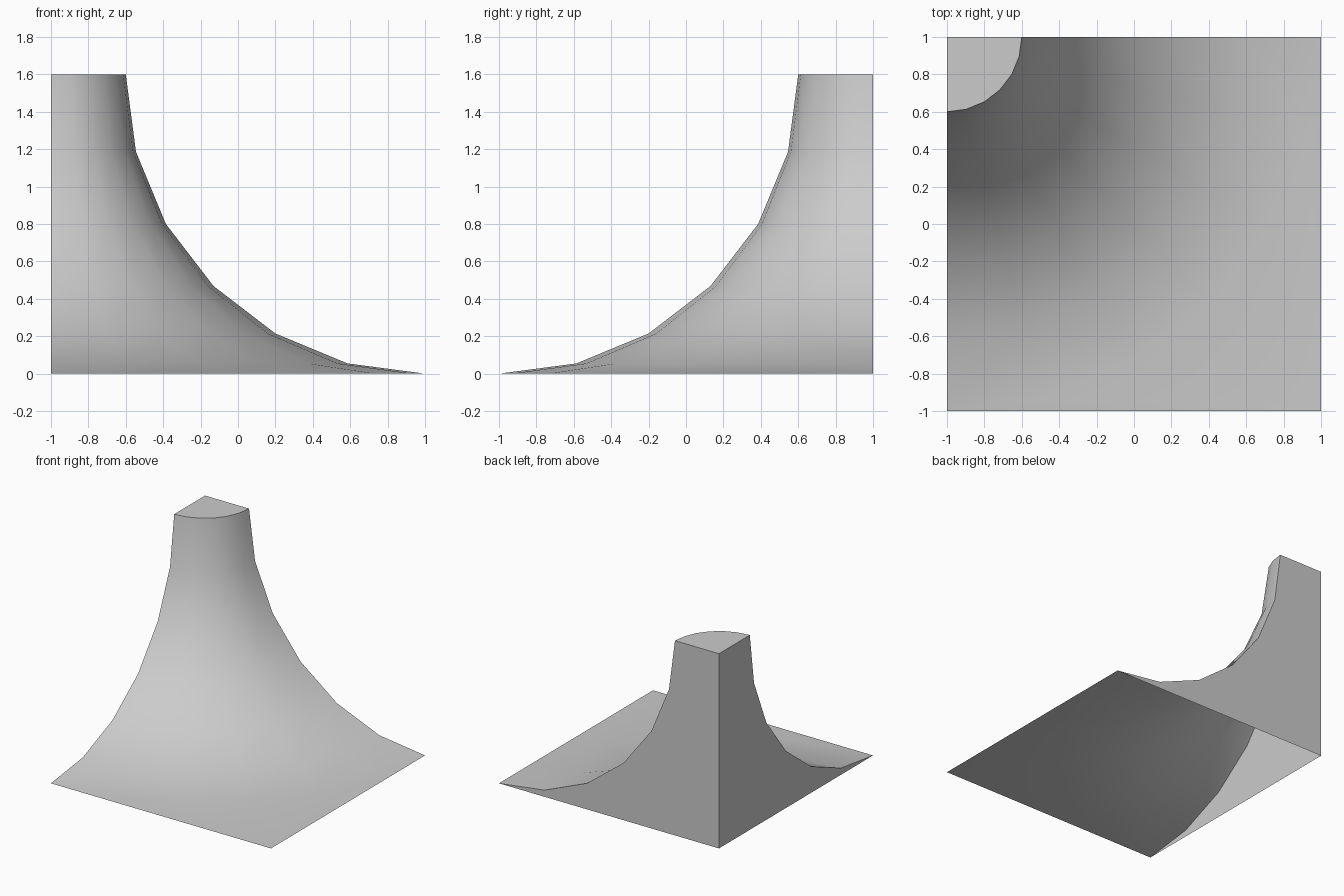
import bpy, bmesh
from math import sin, cos, radians

cube = bpy.data.objects.get("Cube")
if cube:
    bpy.data.objects.remove(cube, do_unlink=True)

STEPS = 6          # segments along the flare and around the corner
SWEEP = 1.6        # radius of the concave flare
CENTRE = (-1, 1)   # corner that the flare turns around

grey = bpy.data.materials.new("plain grey")
grey.use_nodes = True
colour = (0.6, 0.6, 0.6, 1)
grey.diffuse_color = colour
grey.node_tree.nodes["Principled BSDF"].inputs["Base Color"].default_value = colour

angles = [radians(90 * i / STEPS) for i in range(STEPS + 1)]
bm = bmesh.new()

# Concave profile turned a quarter of the way round the corner
columns = []
for turn in angles:
    column = []
    for a in angles:
        r = 2 - SWEEP * cos(a)
        z = SWEEP * (1 - sin(a))
        column.append(bm.verts.new((CENTRE[0] + r * cos(turn), CENTRE[1] - r * sin(turn), z)))
    columns.append(column)

for left, right in zip(columns, columns[1:]):
    for i in range(STEPS):
        bm.faces.new((left[i], left[i + 1], right[i + 1], right[i]))

# Flat ground filling the square beyond the flare
tip = bm.verts.new((1, -1, 0))
for left, right in zip(columns, columns[1:]):
    bm.faces.new((left[-1], tip, right[-1]))

# Top cap and the two upright walls, with the underside left open
top = bm.verts.new((*CENTRE, SWEEP))
foot = bm.verts.new((*CENTRE, 0))
bm.faces.new([top] + [c[0] for c in reversed(columns)])
bm.faces.new([foot] + columns[0][::-1] + [top])
bm.faces.new([foot, top] + columns[-1])
bm.normal_update()
for face in bm.faces:
    if face.normal.length and len(face.verts) == 3 and face.normal.z < 0:
        face.normal_flip()
bmesh.ops.recalc_face_normals(bm, faces=bm.faces)
if columns[0][0].link_faces and max(bm.faces, key=lambda f: f.calc_center_median().z).normal.z < 0:
    bmesh.ops.reverse_faces(bm, faces=bm.faces)

mesh = bpy.data.meshes.new("flared_corner")
bm.to_mesh(mesh)
bm.free()
mesh.materials.append(grey)
corner = bpy.data.objects.new("flared_corner", mesh)
bpy.context.collection.objects.link(corner)

# Smooth flare with crisp wall and cap edges
bpy.ops.object.select_all(action="DESELECT")
corner.select_set(True)
bpy.context.view_layer.objects.active = corner
bpy.ops.object.shade_smooth_by_angle(angle=radians(35))
